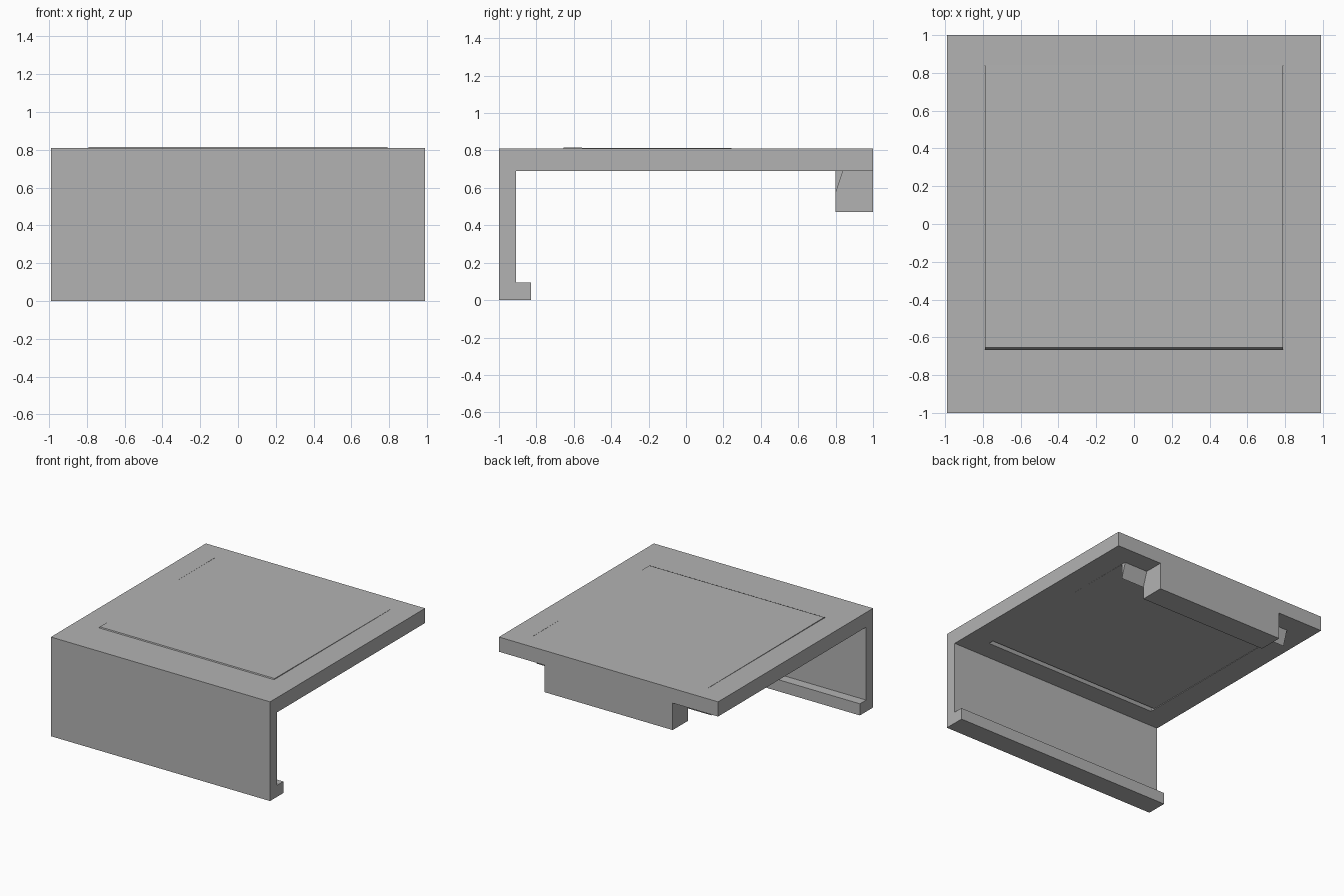
import bpy
import bmesh

cube = bpy.data.objects.get("Cube")
if cube:
    bpy.data.objects.remove(cube, do_unlink=True)

grey = bpy.data.materials.new("plain grey")
grey.use_nodes = True
colour = (0.45, 0.45, 0.45, 1)
grey.diffuse_color = colour
grey.node_tree.nodes["Principled BSDF"].inputs["Base Color"].default_value = colour


def prism(name, profile, half_width):
    """Extrude a (y, z) profile symmetrically along x."""
    bm = bmesh.new()
    base = bm.faces.new([bm.verts.new((-half_width, y, z)) for y, z in profile])
    result = bmesh.ops.extrude_face_region(bm, geom=[base])
    moved = [v for v in result["geom"] if isinstance(v, bmesh.types.BMVert)]
    bmesh.ops.translate(bm, vec=(2 * half_width, 0, 0), verts=moved)
    bmesh.ops.recalc_face_normals(bm, faces=bm.faces)
    mesh = bpy.data.meshes.new(name)
    bm.to_mesh(mesh)
    bm.free()
    mesh.materials.append(grey)
    obj = bpy.data.objects.new(name, mesh)
    bpy.context.scene.collection.objects.link(obj)
    return obj


bottom, top = 0.69, 0.81
hinge = 0.84

# Bracket: top plate, front wall and inward lip
bracket = prism("bracket", [
    (-1, 0), (-0.83, 0), (-0.83, 0.095), (-0.91, 0.095),
    (-0.91, bottom), (1, bottom), (1, top), (-1, top)], 0.99)

# Opening for the tongue, with a slanted front wall
cutter = prism("tongue_opening", [
    (-0.785, bottom - 0.06), (hinge, bottom - 0.06),
    (hinge, top + 0.06), (-0.625, top + 0.06)], 0.792)
cutter.hide_render = True
cut = bracket.modifiers.new("opening", "BOOLEAN")
cut.operation = "DIFFERENCE"
cut.solver = "EXACT"
cut.object = cutter
bpy.context.view_layer.update()
cut_mesh = bpy.data.meshes.new_from_object(
    bracket.evaluated_get(bpy.context.evaluated_depsgraph_get()))
bracket.modifiers.clear()
bracket.data = cut_mesh
bpy.data.objects.remove(cutter, do_unlink=True)

# Flexible tongue, rising slightly from its hinge to its free end
prism("tongue", [
    (-0.705, bottom + 0.004), (hinge, bottom),
    (hinge, top), (-0.655, top + 0.005)], 0.79)

# Sloped rib under the hinge
prism("hinge_rib", [(0.80, 0.57), (hinge, bottom), (0.80, bottom)], 0.79)

# Grip block under the back edge
prism("back_block", [(0.80, 0.47), (1, 0.47), (1, bottom), (0.80, bottom)], 0.58)
